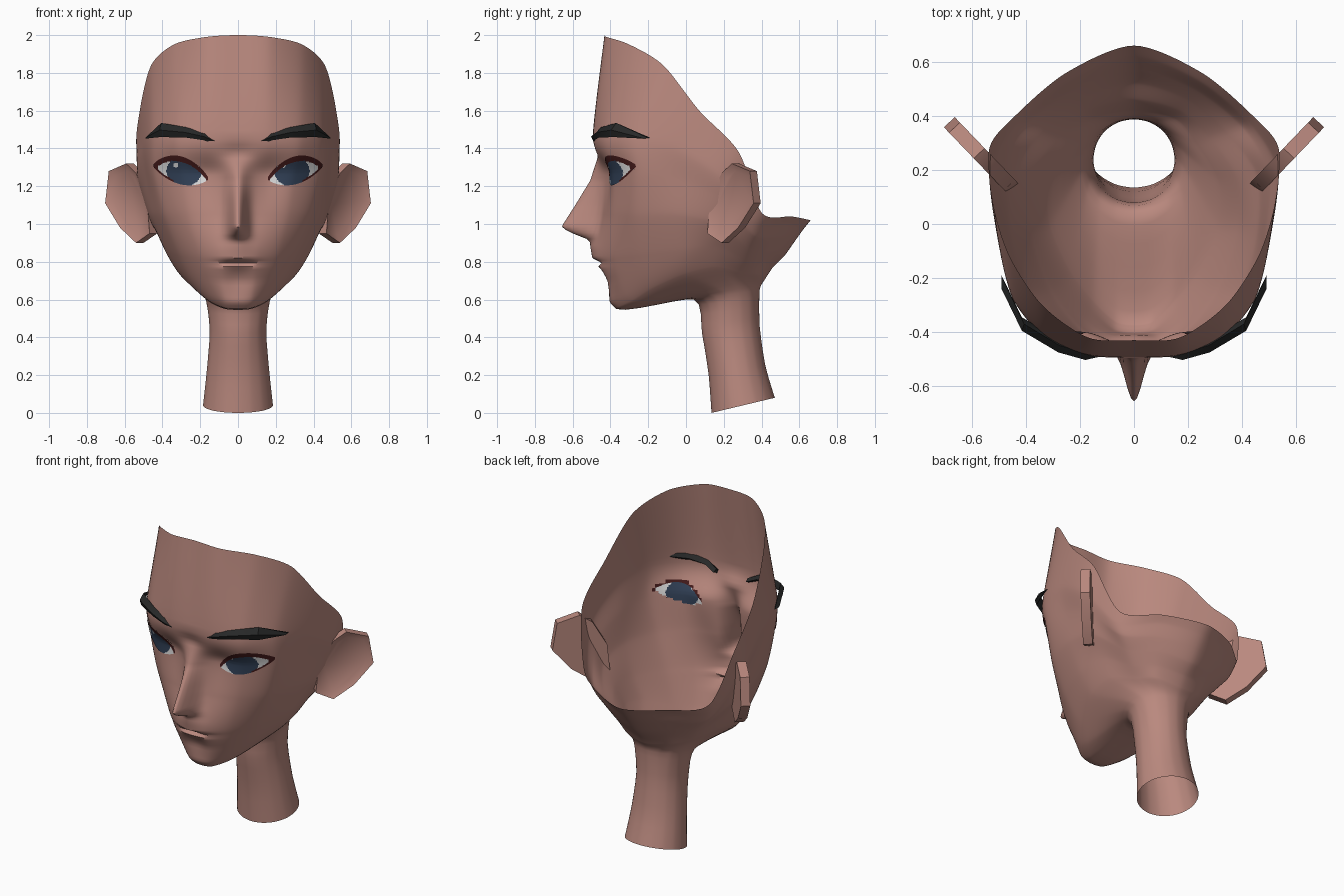
import bpy, bmesh, math
from mathutils import Vector
from mathutils.bvhtree import BVHTree

if "Cube" in bpy.data.objects:
    bpy.data.objects.remove(bpy.data.objects["Cube"], do_unlink=True)


def material(name, *rgb):
    mat = bpy.data.materials.new(name)
    mat.use_nodes = True
    mat.diffuse_color = (*rgb, 1)
    mat.node_tree.nodes["Principled BSDF"].inputs["Base Color"].default_value = (*rgb, 1)
    return mat


skin = material("skin", .49, .25, .21)
brow_black = material("brow_black", .02, .021, .021)
lash_red = material("lash_red", .06, .011, .011)
eye_white = material("eye_white", .75, .75, .75)
iris_blue = material("iris_blue", .033, .055, .1)


def add_object(name, bm, materials, smooth_angle=None, mirror=False):
    mesh = bpy.data.meshes.new(name)
    bm.to_mesh(mesh)
    bm.free()
    obj = bpy.data.objects.new(name, mesh)
    bpy.context.collection.objects.link(obj)
    for mat in materials:
        mesh.materials.append(mat)
    if smooth_angle:
        bpy.ops.object.select_all(action='DESELECT')
        obj.select_set(True)
        bpy.context.view_layer.objects.active = obj
        bpy.ops.object.shade_smooth_by_angle(angle=math.radians(smooth_angle))
    if mirror:
        modifier = obj.modifiers.new("mirror", 'MIRROR')
        modifier.use_clip = True
        modifier.merge_threshold = .0005
    return obj


def grid_faces(bm, rows):
    """Quads between successive rows of points."""
    verts = [[bm.verts.new(p) for p in row] for row in rows]
    for low, high in zip(verts, verts[1:]):
        for i in range(len(low) - 1):
            bm.faces.new((low[i], low[i + 1], high[i + 1], high[i]))


def spline(points, steps, tension):
    """Cardinal spline through points[1:-1]; the end points only steer it."""
    result = []
    for i, count in enumerate(steps):
        before, a, b, after = points[i:i + 4]
        m, n = (b - before) * tension, (after - a) * tension
        for k in range(count):
            t = k / count
            h = t * t * (3 - 2 * t)
            result.append(a * (1 - h) + b * h + m * (t * (1 - t) ** 2) - n * (t * t * (1 - t)))
    return result + [points[-2].copy()]


def lookup(table, z):
    """Linear interpolation of the rows of a profile keyed by height."""
    for low, high in zip(table, table[1:]):
        if low[0] <= z <= high[0]:
            t = (z - low[0]) / (high[0] - low[0])
            return [p + (q - p) * t for p, q in zip(low[1:], high[1:])]
    return None


# Half cross-sections of the head shell, from front centre round to back centre
def neck_ring(front_y, front_z, back_y, back_z, half_width):
    ring = []
    for k in range(9):
        angle = math.pi * k / 8
        t = (1 - math.cos(angle)) / 2
        ring.append((half_width * math.sin(angle), front_y + (back_y - front_y) * t,
                     front_z + (back_z - front_z) * t))
    return ring


jaw = [(0, -.37, .55), (.07, -.355, .555), (.15, -.28, .59), (.235, -.17, .66), (.31, 0, .735),
       (.31, .16, .77), (.23, .3, .74), (.15, .39, .73), (0, .42, .71)]
mouth = [(0, -.49, .82), (.1, -.465, .82), (.21, -.38, .82), (.31, -.24, .83), (.385, -.02, .86),
         (.38, .17, .88), (.28, .32, .8), (.17, .42, .79), (0, .46, .77)]
cheek = [(0, -.455, 1.05), (.14, -.43, 1.05), (.27, -.38, 1.05), (.39, -.26, 1.05), (.455, -.04, 1.05),
         (.455, .18, 1), (.34, .34, .87), (.2, .46, .86), (0, .52, .83)]
eye_line = [(0, -.455, 1.27), (.16, -.405, 1.27), (.3, -.38, 1.27), (.44, -.26, 1.27), (.485, -.04, 1.24),
            (.5, .19, 1.13), (.4, .36, .94), (.22, .5, .93), (0, .57, .9)]
brow_line = [(0, -.495, 1.45), (.17, -.485, 1.45), (.33, -.42, 1.45), (.45, -.27, 1.45), (.505, -.05, 1.4),
             (.53, .2, 1.24), (.43, .37, 1), (.24, .53, 1), (0, .62, .97)]
rim = [(0, -.43, 2), (.17, -.42, 1.99), (.34, -.3, 1.95), (.46, -.12, 1.84), (.52, .07, 1.6),
       (.535, .28, 1.38), (.44, .4, 1.06), (.25, .56, 1.04), (0, .66, 1.02)]
rings = [neck_ring(.135, 0, .47, .08, .185), neck_ring(.12, .2, .42, .25, .165),
         neck_ring(.085, .42, .39, .46, .15), neck_ring(.04, .6, .39, .65, .18),
         jaw, mouth, cheek, eye_line, brow_line, rim]


# Loft round each ring, then up each column
def around(ring):
    points = [Vector(p) for p in ring]
    flip = Vector((-1, 1, 1))
    return spline([points[1] * flip] + points + [points[-2] * flip], [10] * 8, .42)


columns = []
row_steps = [3, 3, 4, 6, 16, 16, 14, 8, 8]
for column in zip(*map(around, rings)):
    columns.append(spline([column[0], *column, column[-1]], row_steps, .35))
rows = [list(row) for row in zip(*columns)]

# Centre profile of chin, lips and nose: height, depth, half width
face_profile = [(.55, -.37, .1), (.585, -.405, .1), (.7, -.41, .1), (.745, -.435, .09),
                (.775, -.465, .09), (.797, -.44, .1), (.815, -.495, .09), (.87, -.505, .08),
                (.915, -.51, .06), (.95, -.6, .05), (.98, -.658, .045), (1, -.65, .045),
                (1.1, -.586, .045), (1.23, -.507, .05), (1.37, -.462, .08), (1.45, -.495, .1)]
for row in rows[sum(row_steps[:4]):]:
    found = lookup(face_profile, row[0].z)
    if found:
        depth, width = found
        shift = depth - row[0].y
        for p in row:
            if p.y < -.1:
                p.y += shift * math.exp(-(p.x / width) ** 2)
for row in rows:
    row[0].x = row[-1].x = 0

head_bm = bmesh.new()
grid_faces(head_bm, rows)
head_bm.normal_update()
face_surface = BVHTree.FromBMesh(head_bm)

# Eye outline, and eye openings in the shell
EYE_IN, EYE_OUT = .155, .447


def lids(x):
    s = min(max((x - EYE_IN) / (EYE_OUT - EYE_IN), 0), 1)
    middle, bulge = 1.24 + .07 * s, math.sin(math.pi * s) ** .7
    return middle - .065 * bulge, middle + .085 * bulge


opening = []
for face in head_bm.faces:
    c = face.calc_center_median()
    bottom, top = lids(c.x)
    if c.y < 0 and bottom + .014 < c.z < top - .014:
        opening.append(face)
bmesh.ops.delete(head_bm, geom=opening, context='FACES')
add_object("head_and_neck", head_bm, [skin], 50, mirror=True)


# Eyes: curved patches coloured by region
def eye_region(x, z, side):
    bottom, top = lids(x)
    if z > top - .03 or x > EYE_OUT - .022 or (x > .34 and z < bottom + .009):
        return 0
    if math.hypot(side * x - side * .285 + .045, z - 1.312) < .013:
        return 1
    if math.hypot((x - .285) / .093, (z - 1.28) / .08) < 1:
        return 2
    return 1


for side, name in ((1, "left_eye"), (-1, "right_eye")):
    bm = bmesh.new()
    patch = []
    for j in range(31):
        line = []
        for i in range(61):
            x = EYE_IN + (EYE_OUT - EYE_IN) * (.01 + .98 * i / 60)
            bottom, top = lids(x)
            z = bottom + (top - bottom) * j / 30
            hit, normal, *_ = face_surface.ray_cast(Vector((x, -1, z)), Vector((0, 1, 0)))
            line.append((hit + normal * .004) * Vector((side, 1, 1)))
        patch.append(line[::side])
    grid_faces(bm, patch)
    for face in bm.faces:
        c = face.calc_center_median()
        face.material_index = eye_region(abs(c.x), c.z, side)
        face.smooth = True
    add_object(name, bm, [lash_red, eye_white, iris_blue])

# Eyebrows: tapered ridges, each station is x, depth, low edge, high edge
stations = [(.113, -.488, 1.42, 1.45), (.18, -.503, 1.443, 1.482), (.28, -.475, 1.458, 1.512),
            (.415, -.395, 1.46, 1.535), (.49, -.24, 1.452, 1.462)]
bm = bmesh.new()
loops = []
for x, y, low, high in stations:
    middle = (low + high) / 2
    loops.append([(x, y + .015, low), (x, y + .05, middle), (x * .98, y + .025, high),
                  (x, y, middle), (x, y + .015, low)])
grid_faces(bm, loops)
bmesh.ops.remove_doubles(bm, verts=bm.verts, dist=.0001)
bmesh.ops.holes_fill(bm, edges=bm.edges)
bmesh.ops.recalc_face_normals(bm, faces=bm.faces)
add_object("eyebrows", bm, [brow_black], 30, mirror=True)

# Ears: thick slanted plates with a hollow on the front
ear_outline = [(0, .95), (.3, .9), (.65, .98), (.98, 1.11), (.9, 1.28), (.52, 1.32), (.3, 1.27), (.05, 1.12)]
across = Vector((.73, -.68, 0))
bm = bmesh.new()
base = [bm.verts.new(Vector((.45 + .24 * s, .13 + .25 * s, z)) - across * .03) for s, z in ear_outline]
back = bm.faces.new(base)
front = bmesh.ops.extrude_face_region(bm, geom=[back], use_keep_orig=True)["geom"]
bmesh.ops.translate(bm, verts=[v for v in front if isinstance(v, bmesh.types.BMVert)], vec=across * .055)
front_face = [f for f in front if isinstance(f, bmesh.types.BMFace)]
bmesh.ops.recalc_face_normals(bm, faces=bm.faces)
bmesh.ops.inset_region(bm, faces=front_face, thickness=.04, depth=-.02)
add_object("ears", bm, [skin], 50, mirror=True)
